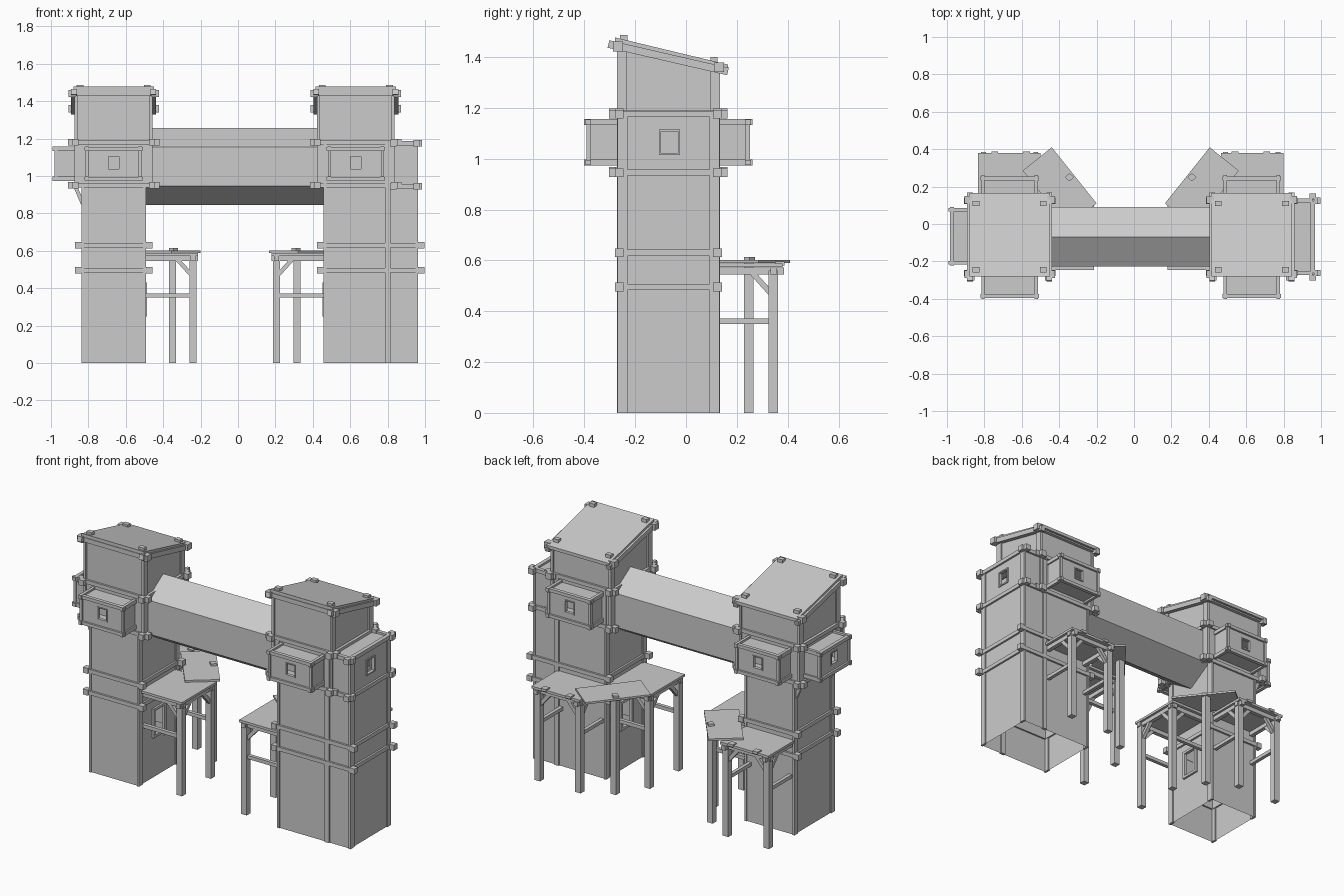
import bpy, bmesh
from mathutils import Vector

if "Cube" in bpy.data.objects:
    bpy.data.objects.remove(bpy.data.objects["Cube"])

CX = {-1: -0.665, 1: 0.63}          # tower centres
Y0, Y1 = -0.262, 0.124              # tower depth
side = 1


def P(o, y, z):
    """o = distance outward from the tower centre"""
    return Vector((CX[side] + side * o, y, z))


class Part:
    """Collects simple pieces into one named object."""
    def __init__(self, name):
        self.name, self.bm = name, bmesh.new()

    def __enter__(self):
        return self

    def __exit__(self, *a):
        bmesh.ops.recalc_face_normals(self.bm, faces=self.bm.faces)
        me = bpy.data.meshes.new(self.name)
        self.bm.to_mesh(me)
        self.bm.free()
        bpy.context.collection.objects.link(bpy.data.objects.new(self.name, me))

    def loft(self, a, b, caps=(1, 1)):
        va, vb = [self.bm.verts.new(p) for p in a], [self.bm.verts.new(p) for p in b]
        n = len(va)
        for i in range(n):
            self.bm.faces.new((va[i], va[(i + 1) % n], vb[(i + 1) % n], vb[i]))
        if caps[0]:
            self.bm.faces.new(va)
        if caps[1]:
            self.bm.faces.new(vb)

    def slab(self, poly, z0, z1, caps=(1, 1)):
        self.loft([P(o, y, z0) for o, y in poly], [P(o, y, z1) for o, y in poly], caps)

    def box(self, o0, o1, y0, y1, z0, z1, caps=(1, 1)):
        self.slab([(o0, y0), (o1, y0), (o1, y1), (o0, y1)], z0, z1, caps)

    def prism(self, prof, o0, o1):
        self.loft([P(o0, y, z) for y, z in prof], [P(o1, y, z) for y, z in prof])

    def beam(self, a, b, w=0.025):
        a, b = P(*a), P(*b)
        d = (b - a).normalized()
        u = d.cross(Vector((0, 0, 1)) if abs(d.z) < 0.95 else Vector((1, 0, 0))).normalized() * w / 2
        v = d.cross(u).normalized() * w / 2
        ring = [u + v, v - u, -u - v, u - v]
        self.loft([a + r for r in ring], [b + r for r in ring])

    def frame(self, axis, at, sgn, c, hw, hh, z, t, bar):
        """Rectangular frame around a window; t = depth, bar = strip width or four widths."""
        l, r, d, u = bar
        for a0, a1, z0, z1 in ((c - hw - l, c - hw, z - hh - d, z + hh + u),
                               (c + hw, c + hw + r, z - hh - d, z + hh + u),
                               (c - hw, c + hw, z - hh - d, z - hh),
                               (c - hw, c + hw, z + hh, z + hh + u)):
            e = at - sgn * t
            if axis == 'y':
                self.box(a0, a1, min(e, at), max(e, at), z0, z1)
            else:
                self.box(min(e, at), max(e, at), a0, a1, z0, z1)


def rails(p, o0, o1, z, over_o=0.04, over_y=0.04, w=0.024):
    """Ring of timbers with chunky projecting ends."""
    h, k = w / 2, w / 2 + 0.005
    for y in (Y0, Y1):
        p.box(o0 - over_o + 0.03, o1 + over_o - 0.03, y - h, y + h, z - h, z + h)
        for a, b in ((o0 - over_o, o0 - 0.008), (o1 + 0.008, o1 + over_o)):
            p.box(a, b, y - k, y + k, z - k, z + k)
    for o in (o0, o1):
        p.box(o - h, o + h, Y0, Y1, z - h, z + h)
        if over_y > 0.01:
            for a, b in ((Y0 - over_y, Y0 - 0.01), (Y1 + 0.01, Y1 + over_y)):
                p.box(o - k, o + k, a, b, z - k, z + k)


def bay(p, axis, base, out, c):
    """Projecting window box with pierced front."""
    s = 1 if out > base else -1
    lo, hi = sorted((base, out - s * 0.015))
    hw, z0, z1 = 0.142, 0.985, 1.145

    def bx(n0, n1, a0, a1, q0, q1):
        n0, n1 = sorted((n0, n1))
        if axis == 'y':
            p.box(a0, a1, n0, n1, q0, q1)
        else:
            p.box(n0, n1, a0, a1, q0, q1)
    for q in (z0, z1 - 0.012):
        bx(lo, hi, c - hw, c + hw, q, q + 0.012)
    for a in (c - hw, c + hw - 0.012):
        bx(lo, hi, a, a + 0.012, z0, z1)
    p.frame(axis, out - s * 0.012, s, c, 0.03, 0.036, 1.07, 0.012, (0.112, 0.112, 0.049, 0.039))
    p.frame(axis, out - s * 0.008, s, c, 0.028, 0.034, 1.07, 0.02, (0.006,) * 4)
    for q in (z0, z1):
        bx(out - s * 0.022, out, c - hw - 0.015, c + hw + 0.015, q - 0.01, q + 0.01)
    for a in (c - hw, c + hw):
        bx(out - s * 0.02, out - s * 0.003, a - 0.008, a + 0.008, z0, z1)
        for q in (z0, z1):
            bx(base, out + s * 0.006, a - 0.009, a + 0.009, q - 0.012, q + 0.012)


def leg(p, o, y, top=0.56):
    p.beam((o, y, 0), (o, y, top), 0.038)


for side in (-1, 1):
    tag = "left" if side < 0 else "right"
    outer = 0.165 if side < 0 else 0.325
    top = 0.95 if side < 0 else 1.175

    # Lower shaft: open underneath, pierced inner wall
    with Part(tag + "_tower_shaft") as p:
        p.loft([P(-0.165, Y0, 0), P(outer, Y0, 0), P(outer, Y1, 0), P(-0.165, Y1, 0)],
               [P(-0.165, Y0, 0.22), P(outer, Y0, 0.22), P(outer, Y1, 0.22), P(-0.165, Y1, 0.22)], (0, 0))
        p.box(-0.165, outer, Y0, Y0 + 0.01, 0.22, 0.95)
        p.box(-0.165, outer, Y1 - 0.01, Y1, 0.22, 0.95)
        p.box(outer - 0.01, outer, Y0, Y1, 0.22, 0.95)
        p.frame('x', -0.165, -1, -0.07, 0.05, 0.08, 0.34, 0.01, (0.142, 0.144, 0.04, 0.53))
        p.frame('x', -0.178, -1, -0.07, 0.045, 0.075, 0.34, 0.02, (0.016,) * 4)
        if side > 0:       # outer wing reaching the upper gallery
            p.box(0.2, outer, Y0, Y0 + 0.01, 0.95, top)
            p.box(0.2, outer, Y1 - 0.01, Y1, 0.95, top)
            p.box(0.2, outer, Y0, Y1, top - 0.01, top)
            p.frame('x', outer, 1, -0.065, 0.037, 0.045, 1.065, 0.01, (0.16, 0.152, 0.07, 0.065))
            p.frame('x', outer + 0.006, 1, -0.065, 0.034, 0.042, 1.065, 0.02, (0.008,) * 4)

    with Part(tag + "_shaft_timbers") as p:
        for o in (-0.165, outer):
            for y in (Y0 + 0.012, Y1 - 0.012):
                p.box(o - 0.007, o + 0.007, y - 0.019, y + 0.019, 0, top)
        for y in (Y0, Y1):
            if side > 0:
                p.box(0.155, 0.185, y - 0.009, y + 0.009, 0, top)
        for z in (0.495, 0.63):
            rails(p, -0.165, outer, z, 0.042, 0)
        if side < 0:
            for y in (Y0 + 0.02, Y1 - 0.02):
                p.beam((0.165, y, 0.85), (0.205, y, 0.945), 0.02)

    # Gallery and upper storey under a single-slope roof
    with Part(tag + "_upper_storey") as p:
        p.box(-0.205, 0.205, Y0 - 0.002, Y1 + 0.002, 0.945, 1.18)
        p.prism([(Y0, 1.18), (Y1, 1.18), (Y1, 1.37), (Y0, 1.46)], -0.2, 0.2)
    with Part(tag + "_upper_timbers") as p:
        for z in (0.95, 1.18):
            rails(p, -0.205, 0.205, z)
            if side > 0:
                rails(p, 0.2, outer, z - 0.005, 0.03, 0.04)
        for o in (-0.2, 0.2):
            for y, h in ((Y0 + 0.01, 1.45), (Y1 - 0.01, 1.37)):
                p.box(o - 0.008, o + 0.008, y - 0.02, y + 0.02, 0.95, h)

    with Part(tag + "_roof") as p:
        a, b = (-0.28, 1.477), (0.165, 1.37)
        p.prism([a, b, (b[0], b[1] - 0.02), (a[0], a[1] - 0.02)], -0.215, 0.215)
        for o in (-0.212, 0.212):
            p.beam((o, -0.305, 1.451), (o, 0.165, 1.343), 0.03)
        for y, z in ((-0.268, 1.442), (0.13, 1.36)):
            p.box(-0.225, 0.225, y - 0.014, y + 0.014, z - 0.014, z + 0.014)
            for o in (-0.222, 0.222):
                p.box(o - 0.02, o + 0.02, y - 0.02, y + 0.02, z - 0.02, z + 0.018)
        for o in (-0.18, 0.18):       # roof pegs
            for y, z in ((-0.245, 1.478), (0.11, 1.392)):
                p.box(o - 0.018, o + 0.018, y - 0.014, y + 0.014, z - 0.03, z + 0.008)

    with Part(tag + "_window_bays") as p:
        bay(p, 'y', Y0, -0.395, 0.0)
        bay(p, 'y', Y1, 0.255, 0.0)
        if side < 0:
            bay(p, 'x', 0.205, 0.32, -0.065)

    # Timber platforms at the back and inner sides, joined by a diagonal deck
    with Part(tag + "_platform_decks") as p:
        p.box(-0.165, 0.168, Y1, 0.38, 0.573, 0.588)
        p.box(-0.45, -0.165, -0.245, 0.1, 0.573, 0.588)
        p.slab([(-0.225, 0.41), (-0.465, 0.11), (-0.31, -0.015), (-0.07, 0.285)], 0.589, 0.601)
        p.slab([(-0.345, 0.25), (-0.32, 0.228), (-0.295, 0.25), (-0.32, 0.272)], 0.6, 0.614)
        for o in (-0.09, 0.08):
            p.box(o - 0.018, o + 0.018, 0.35, 0.387, 0.58, 0.596)

    with Part(tag + "_platform_legs") as p:
        for o in (-0.14, 0.14):
            y = 0.343
            leg(p, o, y)
            p.beam((o, Y1, 0.558), (o, 0.385, 0.558), 0.026)
            p.beam((o, Y1 - 0.01, 0.36), (o, y, 0.36), 0.022)
            p.beam((o, y, 0.46), (o, y - 0.09, 0.56), 0.022)
            p.beam((o, y, 0.46), (o * 0.4, y, 0.56), 0.022)
        p.beam((-0.165, 0.345, 0.558), (0.168, 0.345, 0.558), 0.026)
        for y in (-0.215, 0.07):
            o = -0.425
            leg(p, o, y)
            p.beam((-0.16, y, 0.558), (-0.45, y, 0.558), 0.026)
            p.beam((-0.16, y, 0.36), (o, y, 0.36), 0.022)
            p.beam((o, y, 0.46), (o + 0.09, y, 0.56), 0.022)
            p.beam((o, y, 0.46), (o, y + (0.09 if y < 0 else -0.09), 0.56), 0.022)
        p.beam((-0.425, -0.245, 0.558), (-0.425, 0.1, 0.558), 0.026)
        leg(p, -0.315, 0.247, 0.59)

# Six-sided covered bridge
with Part("covered_bridge") as p:
    prof = [(-0.07, 1.257), (0.092, 1.155), (0.092, 0.945), (-0.07, 0.845), (-0.228, 0.945), (-0.228, 1.155)]
    p.loft([Vector((-0.79, y, z)) for y, z in prof], [Vector((0.76, y, z)) for y, z in prof])
